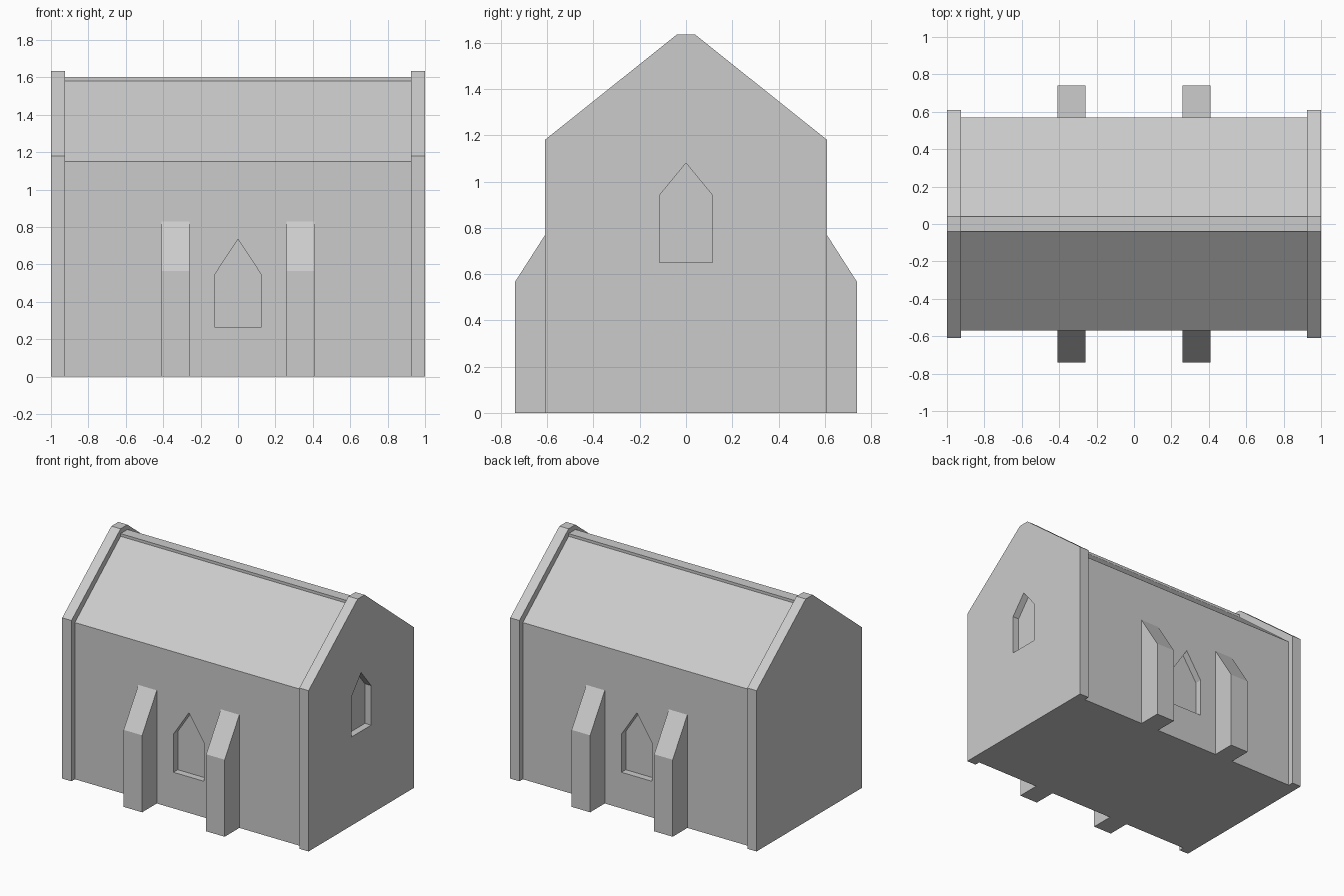
import bpy, bmesh
from mathutils import Vector

if "Cube" in bpy.data.objects:
    bpy.data.objects.remove(bpy.data.objects["Cube"])


def prism(name, outline, axis, a, b):
    """Extrude a 2D outline along x (outline = y,z) or y (outline = x,z)."""
    def point(u, v, w):
        return Vector((w, u, v)) if axis == "x" else Vector((u, w, v))
    bm = bmesh.new()
    ends = [[bm.verts.new(point(u, v, w)) for u, v in outline] for w in (a, b)]
    n = len(outline)
    for ring in ends:
        bm.faces.new(ring)
    for i in range(n):
        j = (i + 1) % n
        bm.faces.new((ends[0][i], ends[0][j], ends[1][j], ends[1][i]))
    bmesh.ops.recalc_face_normals(bm, faces=bm.faces)
    mesh = bpy.data.meshes.new(name)
    bm.to_mesh(mesh)
    bm.free()
    obj = bpy.data.objects.new(name, mesh)
    bpy.context.collection.objects.link(obj)
    return obj


def house(half, eave, flat, top):
    return [(-half, 0), (half, 0), (half, eave), (flat, top), (-flat, top), (-half, eave)]


def pointed(half, sill, spring, apex):
    return [(-half, sill), (half, sill), (half, spring), (0, apex), (-half, spring)]


def carve(obj, cutter):
    mod = obj.modifiers.new("window_recess", "BOOLEAN")
    mod.operation = "DIFFERENCE"
    mod.solver = "EXACT"
    mod.object = cutter
    cutter.hide_render = True
    bpy.context.view_layer.objects.active = obj
    bpy.ops.object.modifier_apply(modifier=mod.name)
    bpy.data.objects.remove(cutter)


DEPTH = 0.05

# Nave walls with the pitched roof
nave = prism("nave", house(0.57, 1.15, 0.04, 1.58), "x", -0.925, 0.925)

# Ridge cap
prism("ridge_cap", [(-0.04, 1.58), (0.04, 1.58), (0.04, 1.6), (-0.04, 1.6)], "x", -0.925, 0.925)

# Raised gable end walls
gable_profile = house(0.61, 1.18, 0.04, 1.635)
prism("gable_left", gable_profile, "x", -1.0, -0.925)
gable_right = prism("gable_right", gable_profile, "x", 0.925, 1.0)

# Pointed window recesses: front, back and right gable
side_window = pointed(0.125, 0.265, 0.545, 0.735)
for s in (-1, 1):
    carve(nave, prism("window_cutter", side_window, "y", s * (0.57 - DEPTH), s * 0.7))
carve(gable_right, prism("window_cutter", pointed(0.115, 0.65, 0.94, 1.08), "x", 1.0 - DEPTH, 1.1))

# Sloped buttresses, two on each long side
for s, side in ((-1, "front"), (1, "back")):
    profile = [(s * 0.57, 0), (s * 0.74, 0), (s * 0.74, 0.565), (s * 0.57, 0.83)]
    for x, end in ((-0.335, "left"), (0.335, "right")):
        prism(f"buttress_{side}_{end}", profile, "x", x - 0.075, x + 0.075)
